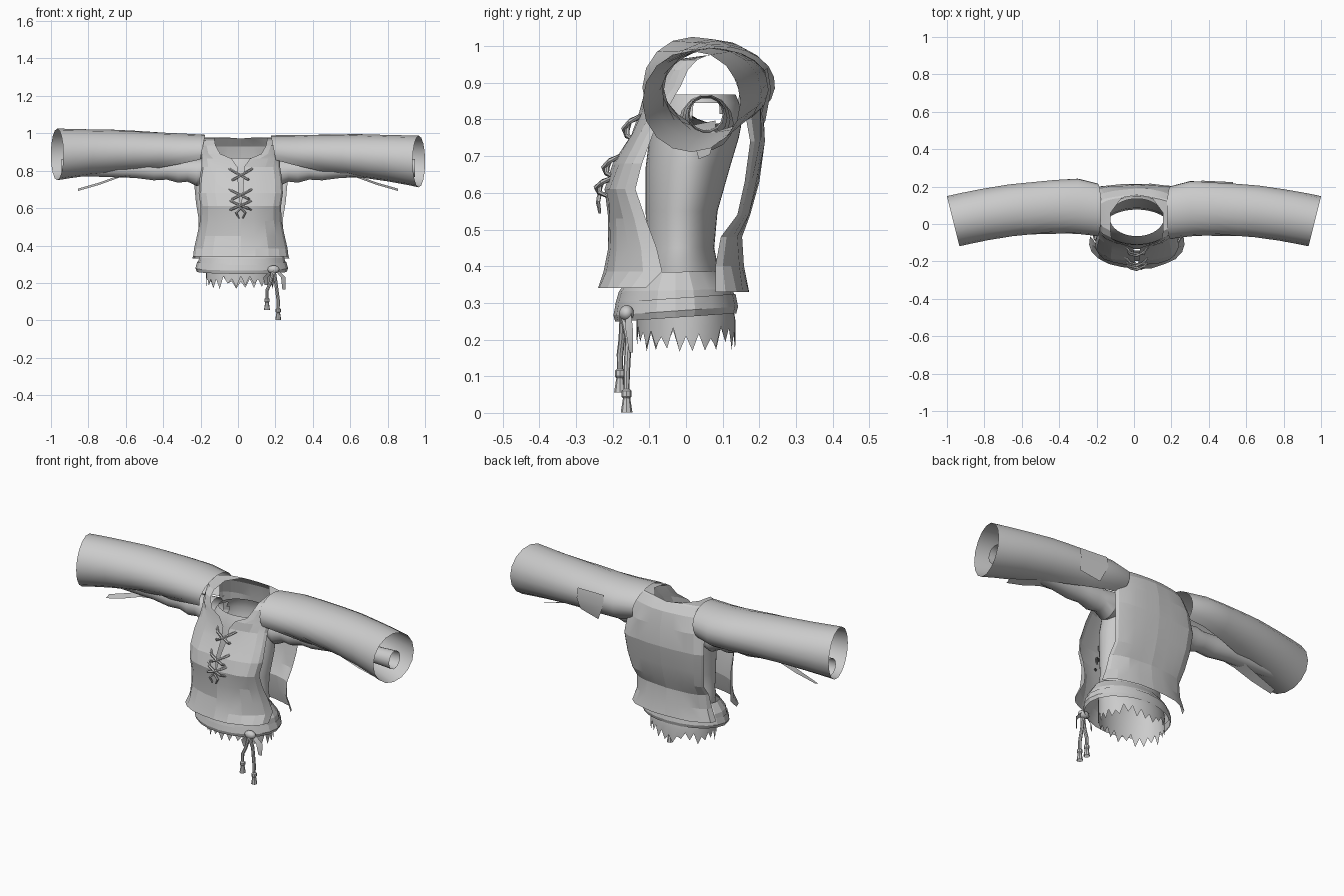
import bpy, bmesh, math, random
from math import sin, cos, pi
from mathutils import Vector

random.seed(4)
if "Cube" in bpy.data.objects:
    bpy.data.objects.remove(bpy.data.objects["Cube"])

cloth = bpy.data.materials.new("grey_cloth")
cloth.use_nodes = True
GREY = (0.6, 0.6, 0.6, 1)
cloth.diffuse_color = GREY
cloth.node_tree.nodes["Principled BSDF"].inputs["Base Color"].default_value = GREY


def finish(name, bm, angle=35):
    bmesh.ops.recalc_face_normals(bm, faces=bm.faces)
    mesh = bpy.data.meshes.new(name)
    bm.to_mesh(mesh)
    bm.free()
    mesh.materials.append(cloth)
    ob = bpy.data.objects.new(name, mesh)
    bpy.context.collection.objects.link(ob)
    bpy.ops.object.select_all(action='DESELECT')
    ob.select_set(True)
    bpy.context.view_layer.objects.active = ob
    bpy.ops.object.shade_smooth_by_angle(angle=math.radians(angle))
    return ob


def loft(name, rings, closed=True, angle=35, hole=None):
    """Skin a list of equally long point rows; hole(centre) marks faces to leave open."""
    bm = bmesh.new()
    rows = [[bm.verts.new(p) for p in r] for r in rings]
    n = len(rows[0])
    for a, b in zip(rows, rows[1:]):
        for i in range(n if closed else n - 1):
            j = (i + 1) % n
            quad = (a[i], a[j], b[j], b[i])
            if not (hole and hole(sum((v.co for v in quad), Vector()) / 4)):
                bm.faces.new(quad)
    bmesh.ops.remove_doubles(bm, verts=bm.verts, dist=0.0005)
    return finish(name, bm, angle)


def ellipse(cx, cy, z, rx, ry, n=24):
    return [(cx + rx * cos(2 * pi * i / n), cy + ry * sin(2 * pi * i / n), z)
            for i in range(n)]


def cord(name, points, radii, sides=6):
    """Round cord through points, one radius per point."""
    pts = [Vector(p) for p in points]
    rings = []
    for i, p in enumerate(pts):
        d = (pts[min(i + 1, len(pts) - 1)] - pts[max(i - 1, 0)]).normalized()
        u = d.orthogonal().normalized()
        if i and u.dot(last) < 0:
            u = -u
        last = u
        v = d.cross(u)
        rings.append([p + radii[i] * (cos(2 * pi * k / sides) * u + sin(2 * pi * k / sides) * v)
                      for k in range(sides)])
    return loft(name, rings)


# Undershirt body with armholes and a ragged hem
SEG = 48
shirt = [(.25, 0, .185, .135), (.32, -.005, .183, .128), (.39, -.015, .175, .1),
         (.42, -.015, .182, .098), (.45, -.015, .176, .092), (.55, -.012, .182, .098),
         (.67, .005, .195, .115), (.75, .022, .19, .122), (.78, .028, .186, .122),
         (.815, .033, .176, .118), (.845, .035, .162, .11), (.868, .035, .145, .1)]
rings = [ellipse(.015, cy, z, rx, ry, SEG) for z, cy, rx, ry in shirt]
hem = [(x, y, random.uniform(.165, .2) if i % 2 else random.uniform(.2, .24))
       for i, (x, y, z) in enumerate(rings[0])]
loft("shirt_body", [hem] + rings,
     hole=lambda c: abs(c.x) > .12 and math.hypot(c.y - .055, c.z - .8) < .045)

# Vest halves: each runs from front hem over the shoulder to back hem
# row = height, inner edge x, middle y, outer edge x, outer edge y
vest = [(.34, 0, -.24, .255, -.11), (.385, 0, -.225, .25, -.065), (.45, 0, -.212, .235, -.08),
        (.53, 0, -.212, .218, -.11),
        (.61, 0, -.222, .215, -.138), (.68, .01, -.2, .225, -.12), (.76, .015, -.148, .22, -.09),
        (.82, .018, -.128, .21, -.055), (.865, .05, -.118, .21, -.03), (.89, .11, -.112, .212, -.015),
        (.935, .135, -.1, .212, .005), (.962, .14, -.06, .212, .03), (.975, .14, .06, .21, .06),
        (.978, .08, .145, .21, .09),
        (.972, 0, .155, .212, .1), (.93, 0, .19, .22, .125), (.85, 0, .21, .24, .155),
        (.74, 0, .215, .25, .175), (.63, 0, .2, .24, .16), (.54, 0, .175, .225, .14),
        (.48, 0, .153, .225, .095), (.4, 0, .158, .235, .08), (.33, 0, .172, .26, .08)]
for side, label in ((1, "left"), (-1, "right")):
    rows = []
    for z, inner, ymid, outer, yedge in vest:
        a0 = math.asin(inner / outer)
        row = []
        for k in range(6):
            a = a0 + (pi / 2 - a0) * k / 5
            crease = random.uniform(-.004, .004) if 0 < k < 5 else 0
            row.append((.015 + side * outer * sin(a), yedge + (ymid - yedge) * cos(a) + crease, z))
        rows.append(row)
    loft("vest_" + label, rows, closed=False, angle=12)

# Waist: tilted sash with a gathered band above it
for name, tilt, data in (("sash", .07, ((.262, .24, .165), (.28, .248, .17), (.315, .238, .163))),
                         ("waist_band", .02, ((.3, .235, .165), (.335, .228, .155), (.385, .195, .115)))):
    loft(name, [[(x, y, z + tilt * y) for x, y, z in ellipse(.02, -.028, z, rx, ry, 20)]
                for z, rx, ry in data], angle=20)

# Sleeves: wide outer tubes, slit underneath near the shoulder, more at the front
# station = distance, middle y, middle z, y radius, z radius, slit half angle
stations = [(.195, .075, .895, .142, .097, 1.2), (.3, .095, .89, .148, .105, 1.0),
            (.42, .092, .888, .145, .108, .7), (.56, .082, .886, .14, .112, .3),
            (.66, .073, .882, .138, .116, 0), (.8, .05, .87, .136, .124, 0),
            (.9, .03, .86, .135, .132, 0), (.967, .015, .852, .134, .138, 0)]
for side, label in ((1, "left"), (-1, "right")):
    rows = []
    for d, cy, cz, ry, rz, gap in stations:
        far = max(0, d - .2) / .77
        lift = .035 * far if side < 0 else -.003
        back = 0 if side < 0 else -.015 * (1 - far)
        row = []
        for k in range(17):
            a = -pi / 2 + .6 * gap + (2 * pi - 1.6 * gap) * k / 16
            dy = ry * cos(a)
            shear = .25 * dy * max(0, d - .5) / .467
            slope = -.2 * rz * sin(a) if d < .25 else 0
            row.append((side * (d + shear + slope), cy + back + dy, cz + lift + rz * sin(a)))
        rows.append(row)
    loft("outer_sleeve_" + label, rows, closed=False)

    # Narrow wrinkled inner sleeve
    inner = [(.175, .8, .068), (.22, .79, .075), (.27, .8, .06), (.32, .8, .066), (.38, .805, .054),
             (.45, .805, .058), (.55, .81, .05), (.7, .815, .05), (.85, .815, .045), (.945, .815, .05)]
    loft("inner_sleeve_" + label,
         [[(side * x, .055 + r * cos(2 * pi * k / 14), z + r * sin(2 * pi * k / 14))
           for k in range(14)] for x, z, r in inner])

    # Loose torn strip under the sleeve
    strip = [(.5, .785, .03), (.63, .765, .03), (.74, .725, .025), (.855, .692, .015)]
    loft("torn_strip_" + label,
         [[(side * x, .05 - w, z), (side * x, .05 + w, z + .012)] for x, z, w in strip], closed=False)

# Ragged flap behind the left sleeve
loft("sleeve_flap_left", [[(.36, .222, .94), (.53, .214, .935)], [(.36, .232, .88), (.53, .224, .88)],
                          [(.4, .215, .79), (.52, .205, .815)]], closed=False)

# Crossed laces on the chest
for z, y, h in ((.775, -.155, .04), (.67, -.21, .035), (.615, -.23, .03)):
    for s in (1, -1):
        cord("chest_lace", [(.015 - s * .07, y + .035, z - h), (.015 - s * .035, y - .006, z - h * .5),
                            (.015, y - .01 * (1 + s * .5), z), (.015 + s * .035, y + .002, z + h * .5),
                            (.015 + s * .07, y + .045, z + h)], [.007] * 5)
for s in (1, -1):
    cord("lace_end", [(.015, -.235, .6), (.015 + s * .025, -.24, .575), (.015 + s * .01, -.235, .545)],
         [.006, .006, .004])

# Sash knot with two hanging tassels and short tails
bm = bmesh.new()
bmesh.ops.create_icosphere(bm, subdivisions=2, radius=.03)
for v in bm.verts:
    v.co = Vector((.19, -.162, .272)) + Vector((v.co.x * 1.1, v.co.y * .7, v.co.z * .75))
finish("sash_knot", bm)
for tx, ty, bottom in ((.155, -.18, .055), (.215, -.162, 0)):
    cord("tassel", [(.19, -.17, .27), ((.19 + tx) / 2, ty + .005, .2), (tx, ty, bottom + .105),
                    (tx, ty, bottom + .065), (tx, ty, bottom + .06), (tx, ty, bottom + .045),
                    (tx, ty, bottom + .04), (tx, ty, bottom + .001)],
         [.011, .009, .009, .008, .014, .014, .01, .016], 8)
for x, z in ((.245, .165), (.15, .19)):
    loft("sash_tail", [[(.185, -.165, .28), (.205, -.15, .28)],
                       [(x - .015, -.165, .23), (x + .01, -.145, .23)],
                       [(x - .008, -.155, z), (x + .008, -.145, z)]], closed=False)
